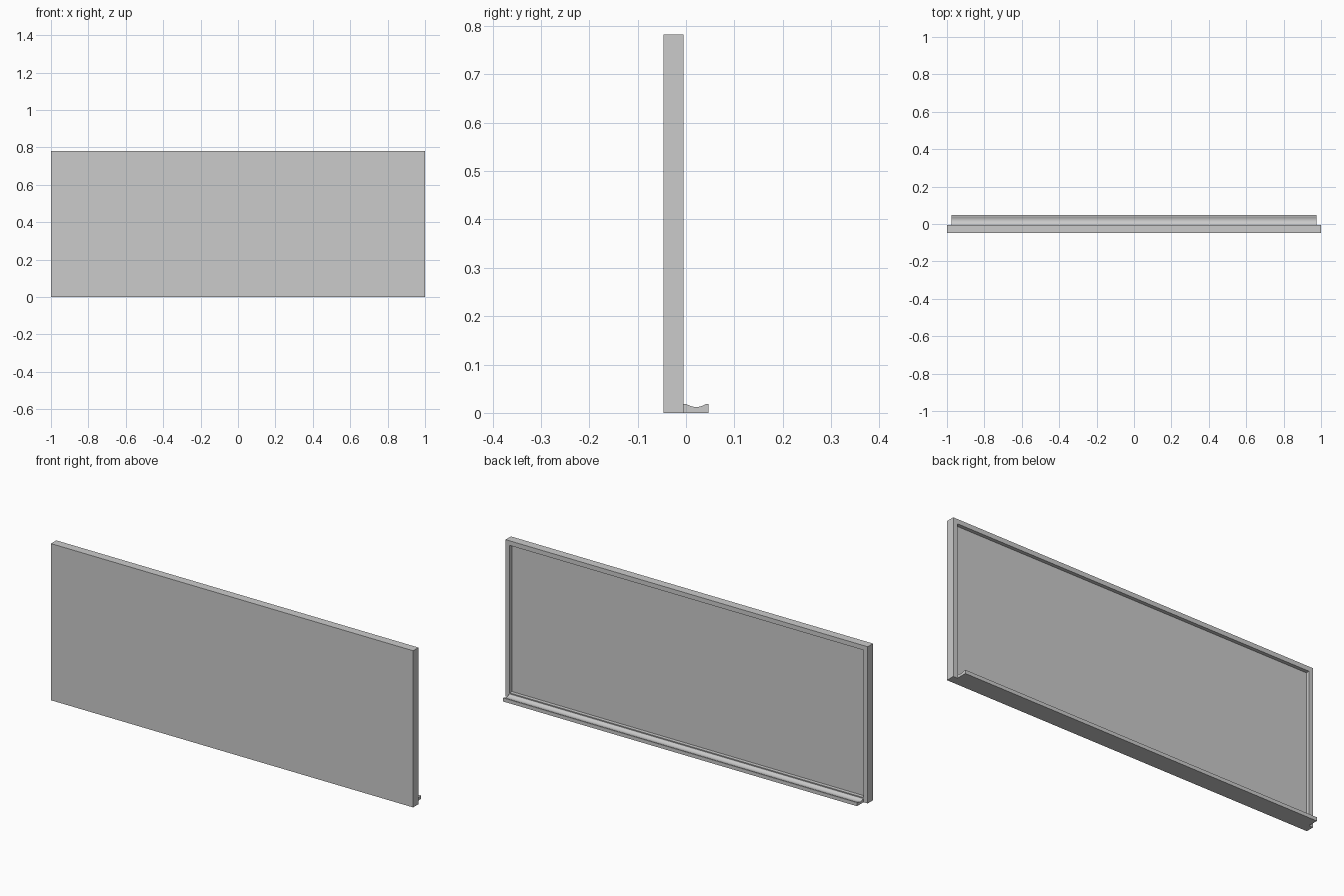
import bpy, bmesh, math

if "Cube" in bpy.data.objects:
    bpy.data.objects.remove(bpy.data.objects["Cube"])

W, H = 1.0, 0.782            # half width, height
Y_FRONT, Y_RIM = -0.047, -0.005


def make_object(name, bm):
    bmesh.ops.recalc_face_normals(bm, faces=bm.faces)
    mesh = bpy.data.meshes.new(name)
    bm.to_mesh(mesh)
    bm.free()
    obj = bpy.data.objects.new(name, mesh)
    bpy.context.collection.objects.link(obj)
    return obj


def loft(name, loops):
    """Bridge closed loops of equal length and cap both ends."""
    bm = bmesh.new()
    rings = [[bm.verts.new(p) for p in loop] for loop in loops]
    for a, b in zip(rings, rings[1:]):
        for i in range(len(a)):
            j = (i + 1) % len(a)
            bm.faces.new((a[i], a[j], b[j], b[i]))
    bm.faces.new(rings[0])
    bm.faces.new(rings[-1])
    return make_object(name, bm)


def rect(inset, y):
    x, lo, hi = W - inset, inset, H - inset
    return [(-x, y, lo), (x, y, lo), (x, y, hi), (-x, y, hi)]


# Framed writing board: flat front, raised rim around a recessed back surface
loft("framed_board", [rect(0, Y_FRONT), rect(0, Y_RIM),
                      rect(0.023, Y_RIM), rect(0.023, Y_RIM - 0.018)])

# Pen tray: shallow scooped profile along the bottom edge
TRAY_X, Y_OUT, TOP, DIP = 0.977, 0.047, 0.018, 0.006
STEPS = 10
profile = [(Y_RIM, 0), (Y_OUT, 0), (Y_OUT, TOP)]
for i in range(STEPS + 1):
    t = i / STEPS
    profile.append((0.041 - 0.040 * t, TOP - DIP * math.sin(math.pi * t)))
profile.append((Y_RIM, TOP))
tray = loft("pen_tray", [[(x, y, z) for y, z in profile] for x in (-TRAY_X, TRAY_X)])

bpy.context.view_layer.objects.active = tray
tray.select_set(True)
bpy.ops.object.shade_smooth_by_angle(angle=math.radians(30))
